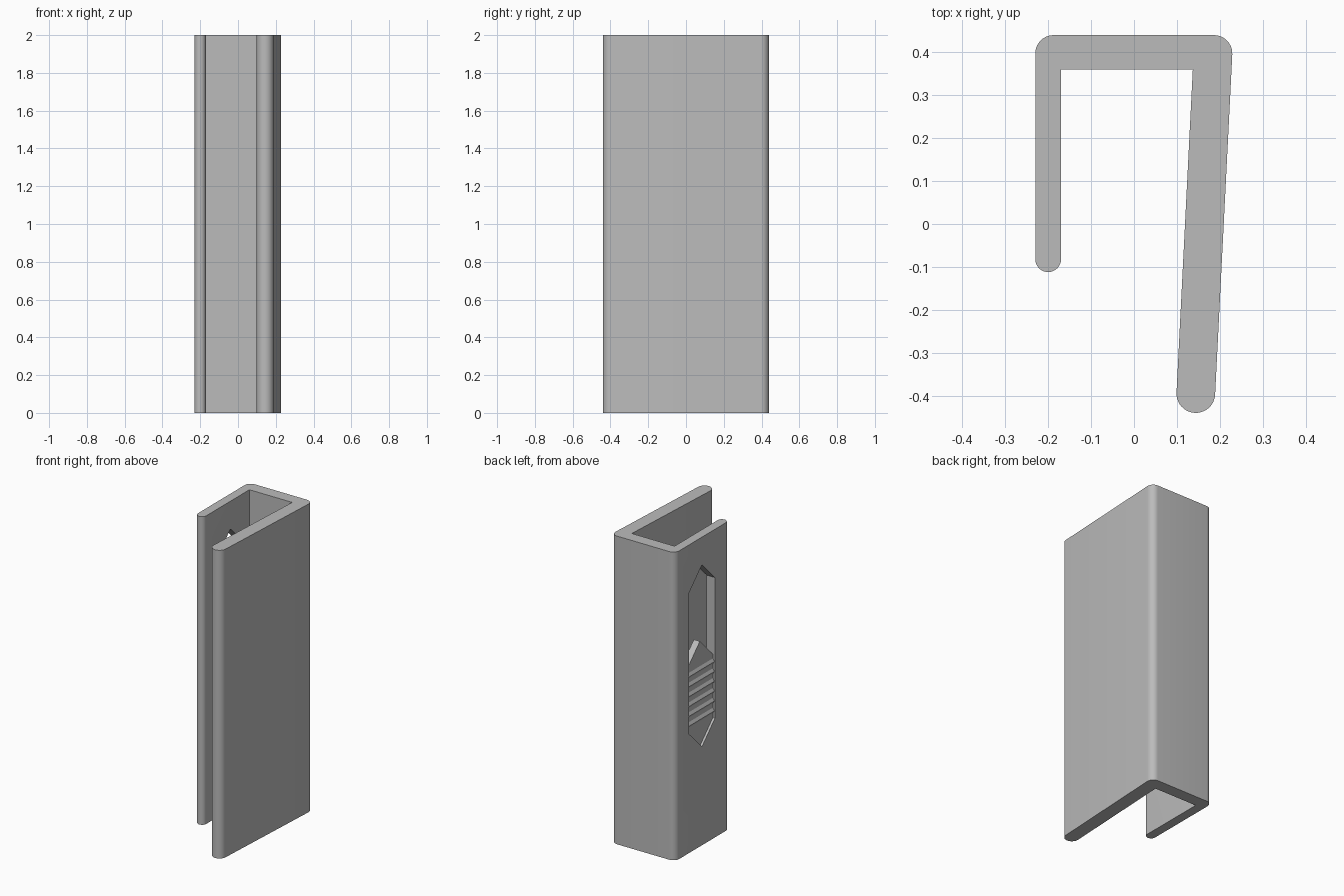
import bpy, bmesh, math
from mathutils import Vector

cube = bpy.data.objects.get("Cube")
if cube:
    bpy.data.objects.remove(cube)

grey = bpy.data.materials.new("plain grey")
grey.use_nodes = True
COLOUR = (0.5, 0.5, 0.5, 1)
grey.diffuse_color = COLOUR
grey.node_tree.nodes["Principled BSDF"].inputs["Base Color"].default_value = COLOUR


def prism(name, points, offset):
    """Extrude a flat polygon of 3D points along an offset."""
    bm = bmesh.new()
    face = bm.faces.new([bm.verts.new(p) for p in points])
    extruded = bmesh.ops.extrude_face_region(bm, geom=[face])["geom"]
    moved = [g for g in extruded if isinstance(g, bmesh.types.BMVert)]
    bmesh.ops.translate(bm, verts=moved, vec=Vector(offset))
    bmesh.ops.recalc_face_normals(bm, faces=bm.faces)
    mesh = bpy.data.meshes.new(name)
    bm.to_mesh(mesh)
    bm.free()
    mesh.materials.append(grey)
    obj = bpy.data.objects.new(name, mesh)
    bpy.context.collection.objects.link(obj)
    return obj


def arc(x, y, radius, start, end, steps):
    angles = [math.radians(start + (end - start) * i / steps) for i in range(steps + 1)]
    return [(x + radius * math.cos(a), y + radius * math.sin(a), 0) for a in angles]


def pointed_slot(x, low, high):
    """Upright hexagon with 45 degree points at both ends."""
    mid, half = 0.165, 0.134
    return [(x, mid, low), (x, mid + half, low + half), (x, mid + half, high - half),
            (x, mid, high), (x, mid - half, high - half), (x, mid - half, low + half)]


# Channel body: hooked section with rounded corners and arm ends
section = (arc(0.186, 0.397, 0.043, -3, 90, 10)
           + arc(-0.187, 0.397, 0.043, 90, 180, 10)
           + arc(-0.2, -0.082, 0.03, 180, 360, 16)
           + [(-0.17, 0.36, 0), (0.137, 0.36, 0)]
           + arc(0.144, -0.395, 0.045, 177, 357, 20))
body = prism("channel_body", section, (0, 0, 2))

# Pointed window through the short arm
cutter = prism("window_cutter", pointed_slot(-0.3, 0.64, 1.82), (0.2, 0, 0))
cutter.hide_render = True
cut = body.modifiers.new("window", "BOOLEAN")
cut.operation = "DIFFERENCE"
cut.solver = "EXACT"
cut.object = cutter
bpy.context.view_layer.objects.active = body
body.select_set(True)
bpy.ops.object.modifier_apply(modifier=cut.name)
bpy.data.objects.remove(cutter)
bpy.ops.object.shade_smooth_by_angle(angle=math.radians(30))

# Sliding thumb plate in the lower half of the window
prism("slider_plate", pointed_slot(-0.215, 0.64, 1.32), (0.043, 0, 0))

# Grip ridges across the plate
for i in range(6):
    z = 0.82 + i * 0.064
    prism(f"grip_ridge_{i + 1}",
          [(-0.214, 0.031, z - 0.02), (-0.226, 0.031, z), (-0.214, 0.031, z + 0.02)],
          (0, 0.268, 0))
